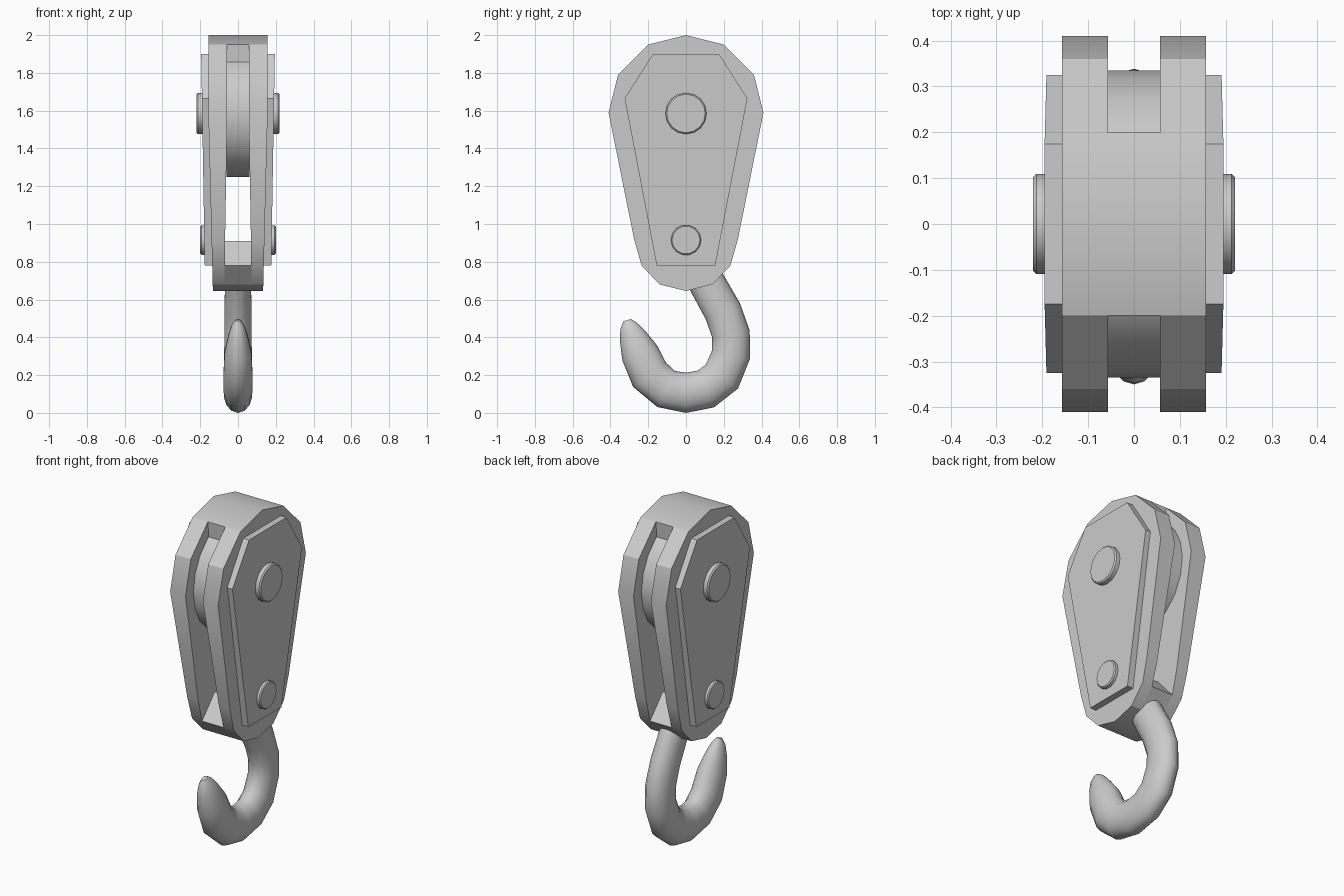
import bpy, bmesh, math
from mathutils import Vector, Matrix

if "Cube" in bpy.data.objects:
    bpy.data.objects.remove(bpy.data.objects["Cube"])

BEND = 1.59          # height of the sheave axle; cheeks lean inward below it


def finish(bm, name, angle=30):
    bmesh.ops.recalc_face_normals(bm, faces=bm.faces)
    me = bpy.data.meshes.new(name)
    bm.to_mesh(me)
    bm.free()
    ob = bpy.data.objects.new(name, me)
    bpy.context.collection.objects.link(ob)
    bpy.ops.object.select_all(action='DESELECT')
    ob.select_set(True)
    bpy.context.view_layer.objects.active = ob
    bpy.ops.object.shade_smooth_by_angle(angle=math.radians(angle))
    return ob


def lerp_below(top_z, top, low_z, low):
    """Half-width that is constant above top_z and changes linearly below it."""
    return lambda z: top + (low - top) * max(0, (top_z - z) / (top_z - low_z))


outer = lerp_below(BEND, 0.157, 0.645, 0.133)
inner = lerp_below(BEND, 0.057, 0.645, 0.073)
plate_out = lerp_below(1.9, 0.195, 0.78, 0.176)


def prism(name, pts, x0, x1):
    """Extrude a (y, z) profile between two height-dependent x positions."""
    bm = bmesh.new()
    a = [bm.verts.new((0, y, z)) for y, z in pts]
    b = [bm.verts.new((1, y, z)) for y, z in pts]
    bm.faces.new(a)
    bm.faces.new(b)
    n = len(pts)
    for i in range(n):
        j = (i + 1) % n
        bm.faces.new((a[i], a[j], b[j], b[i]))
    bmesh.ops.bisect_plane(bm, geom=bm.verts[:] + bm.edges[:] + bm.faces[:],
                           dist=1e-4, plane_co=(0, 0, BEND), plane_no=(0, 0, 1))
    for v in bm.verts:
        v.co.x = x1(v.co.z) if v.co.x > 0.5 else x0(v.co.z)
    return finish(bm, name)


def symmetric(half):
    """Complete a right-hand half profile, skipping points on the centre line."""
    return half + [(-y, z) for y, z in reversed(half) if y > 0]


def disc(name, x, z, r, depth, sides, bevel=0):
    bm = bmesh.new()
    m = Matrix.Translation((x, 0, z)) @ Matrix.Rotation(math.pi / 2, 4, 'Y')
    bmesh.ops.create_cone(bm, cap_ends=True, segments=sides, radius1=r,
                          radius2=r, depth=depth, matrix=m)
    if bevel:
        rims = [e for e in bm.edges if abs(e.verts[0].co.x - e.verts[1].co.x) < 1e-5]
        bmesh.ops.bevel(bm, geom=rims, offset=bevel, segments=1, affect='EDGES')
    return finish(bm, name)


# Cheeks, cover plates and pin heads on both sides
cheek = symmetric([(0, 2.0), (0.2, 1.95), (0.36, 1.79), (0.41, BEND),
                   (0.275, 0.92), (0.235, 0.78), (0.14, 0.68), (0, 0.645)])
plate = symmetric([(0.175, 1.9), (0.325, 1.665), (0.155, 0.78)])
for side, s in (("left", -1), ("right", 1)):
    prism(f"cheek_{side}", cheek, lambda z: s * inner(z), lambda z: s * outer(z))
    prism(f"cover_plate_{side}", plate,
          lambda z: s * (plate_out(z) - 0.06), lambda z: s * plate_out(z))
    disc(f"axle_head_{side}", s * 0.18, 1.585, 0.109, 0.08, 16, 0.007)
    disc(f"lower_pin_head_{side}", s * 0.16, 0.915, 0.08, 0.08, 14, 0.006)

# Bridges joining the cheeks at top and bottom
prism("top_bridge", symmetric([(0, 2.0), (0.2, 1.95), (0.19, 1.82)]),
      lambda z: -inner(z), inner)
prism("bottom_bridge", symmetric([(0.12, 0.91), (0.235, 0.78), (0.14, 0.68), (0, 0.645)]),
      lambda z: -inner(z), inner)

# Sheave wheel
disc("sheave", 0, 1.585, 0.335, 0.122, 20)

# Hook: elliptical section lofted along a path of (y, z, radius)
path = [(0.05, 0.81, 0.095), (0.105, 0.70, 0.097), (0.195, 0.54, 0.1),
        (0.238, 0.42, 0.101), (0.238, 0.31, 0.103), (0.19, 0.195, 0.106),
        (0.105, 0.13, 0.106), (0, 0.11, 0.106), (-0.105, 0.13, 0.106),
        (-0.193, 0.205, 0.108), (-0.245, 0.32, 0.1), (-0.283, 0.41, 0.072),
        (-0.302, 0.462, 0.048), (-0.312, 0.493, 0.02)]
bm = bmesh.new()
rings, sides = [], 14
for i, (y, z, r) in enumerate(path):
    p, q = path[max(i - 1, 0)], path[min(i + 1, len(path) - 1)]
    t = Vector((0, q[0] - p[0], q[1] - p[1])).normalized()
    across = Vector((0, -t.z, t.y))
    ring = []
    for k in range(sides):
        a = 2 * math.pi * k / sides
        co = Vector((0.73 * r * math.sin(a), y, z)) + across * (r * math.cos(a))
        ring.append(bm.verts.new(co))
    rings.append(ring)
for r0, r1 in zip(rings, rings[1:]):
    for k in range(sides):
        j = (k + 1) % sides
        bm.faces.new((r0[k], r0[j], r1[j], r1[k]))
bm.faces.new(rings[0])
bm.faces.new(rings[-1])
hook = finish(bm, "hook", 50)

# Rest the hook exactly on the ground plane
low = min(v.co.z for v in hook.data.vertices)
for v in hook.data.vertices:
    v.co.z -= low * max(0, 1 - v.co.z)
